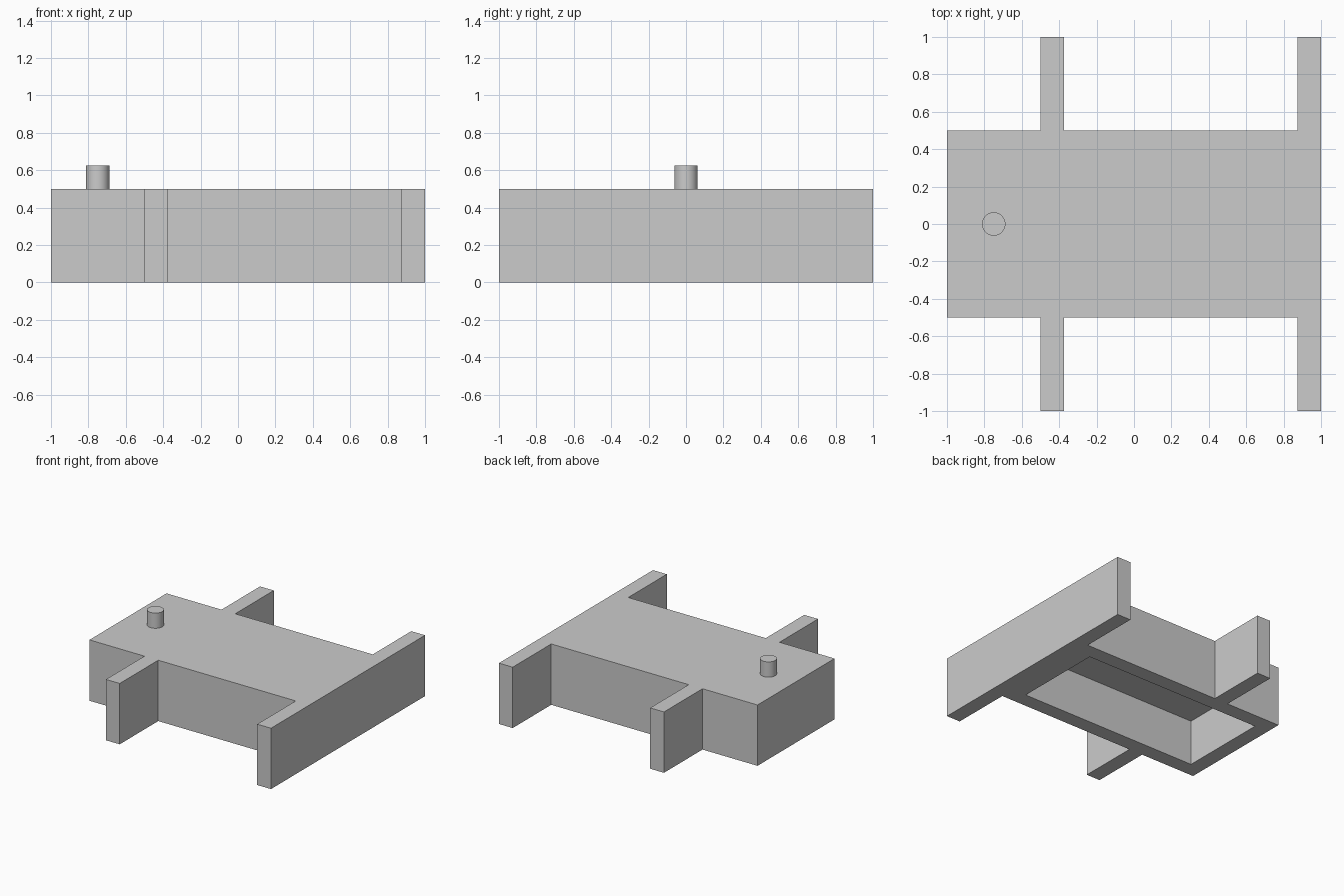
import bpy
import bmesh

if "Cube" in bpy.data.objects:
    bpy.data.objects.remove(bpy.data.objects["Cube"])

HALF_OUTLINE = [(-1, .5), (-.5, .5), (-.5, 1), (-.375, 1),
                (-.375, .5), (.875, .5), (.875, 1), (1, 1)]


def prism(name, outline, z0, z1):
    """Extrude a flat outline from z0 up to z1."""
    bm = bmesh.new()
    face = bm.faces.new([bm.verts.new((x, y, z0)) for x, y in outline])
    ext = bmesh.ops.extrude_face_region(bm, geom=[face], use_keep_orig=True)
    for v in ext["geom"]:
        if isinstance(v, bmesh.types.BMVert):
            v.co.z = z1
    bmesh.ops.recalc_face_normals(bm, faces=bm.faces[:])
    mesh = bpy.data.meshes.new(name)
    bm.to_mesh(mesh)
    bm.free()
    obj = bpy.data.objects.new(name, mesh)
    bpy.context.collection.objects.link(obj)
    return obj


# Body with side fins and wide end plate, mirrored across y
outline = HALF_OUTLINE + [(x, -y) for x, y in reversed(HALF_OUTLINE)]
body = prism("body", outline, 0, .5)

# Hollow underside
cutter = prism("cavity_cutter",
               [(-.875, -.375), (.75, -.375), (.75, .375), (-.875, .375)],
               -.2, .375)
cutter.hide_render = True
cutter.display_type = 'WIRE'
hollow = body.modifiers.new("hollow", 'BOOLEAN')
hollow.operation = 'DIFFERENCE'
hollow.solver = 'EXACT'
hollow.object = cutter
bpy.context.view_layer.objects.active = body
bpy.ops.object.modifier_apply(modifier=hollow.name)
bpy.data.objects.remove(cutter)

# Round pin on top
bpy.ops.mesh.primitive_cylinder_add(vertices=48, radius=.0625, depth=.125,
                                    location=(-.75, 0, .5625))
pin = bpy.context.object
pin.name = "top_pin"
bpy.ops.object.shade_smooth_by_angle()
